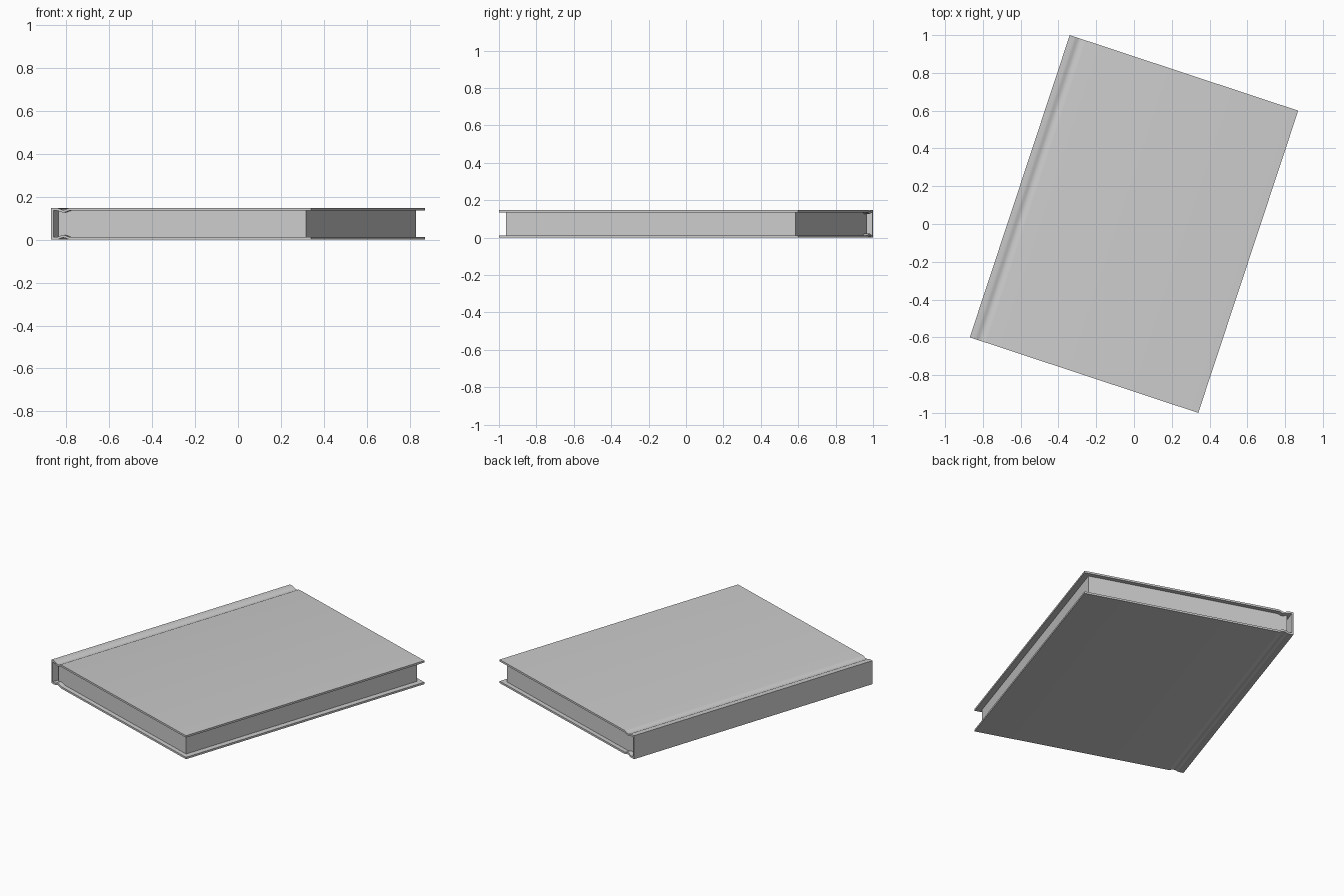
import bpy, bmesh
from math import radians

HEIGHT = 0.147
BOARD = 0.012
TURN = radians(-18.3)

# Remove the default cube
cube = bpy.data.objects.get("Cube")
if cube:
    bpy.data.objects.remove(cube, do_unlink=True)


def make_material(name, value):
    mat = bpy.data.materials.new(name)
    mat.use_nodes = True
    colour = (value, value, value, 1)
    mat.diffuse_color = colour
    mat.node_tree.nodes["Principled BSDF"].inputs["Base Color"].default_value = colour
    return mat


def mirror_z(points):
    """Lower half of a profile, in reverse order."""
    return [(x, HEIGHT - z) for x, z in reversed(points)]


def extrude_profile(name, profile, half_length, mat):
    """Extrude a closed x-z profile along the book's length."""
    bm = bmesh.new()
    face = bm.faces.new([bm.verts.new((x, -half_length, z)) for x, z in profile])
    ext = bmesh.ops.extrude_face_region(bm, geom=[face])
    moved = [v for v in ext["geom"] if isinstance(v, bmesh.types.BMVert)]
    bmesh.ops.translate(bm, verts=moved, vec=(0, 2 * half_length, 0))
    bmesh.ops.recalc_face_normals(bm, faces=bm.faces)
    mesh = bpy.data.meshes.new(name)
    bm.to_mesh(mesh)
    bm.free()
    mesh.materials.append(mat)
    obj = bpy.data.objects.new(name, mesh)
    bpy.context.collection.objects.link(obj)
    obj.rotation_euler.z = TURN
    bpy.ops.object.select_all(action="DESELECT")
    obj.select_set(True)
    bpy.context.view_layer.objects.active = obj
    bpy.ops.object.shade_smooth_by_angle(angle=radians(30))
    return obj


grey = make_material("plain grey", 0.6)

# Hinge groove: (position across the cover, depth below the cover)
groove = [(-0.545, 0), (-0.556, 0.002), (-0.566, 0.007), (-0.578, 0.009),
          (-0.59, 0.007), (-0.6, 0.002), (-0.61, 0)]

# Cover: boards, hinges and flat spine in one folded sheet
outer = [(0.637, HEIGHT)] + [(x, HEIGHT - d) for x, d in groove] + [(-0.637, HEIGHT)]
inner = ([(0.637, HEIGHT - BOARD)]
         + [(x, HEIGHT - BOARD - d) for x, d in groove]
         + [(-0.627, HEIGHT - BOARD)])
sheet = outer + mirror_z(outer) + list(reversed(inner + mirror_z(inner)))
extrude_profile("cover", sheet, 0.8425, grey)

# Page block, pinched where the hinges press in
top = ([(0.602, HEIGHT - BOARD)]
       + [(x, HEIGHT - BOARD - d) for x, d in groove])
extrude_profile("page_block", top + mirror_z(top), 0.815, grey)
